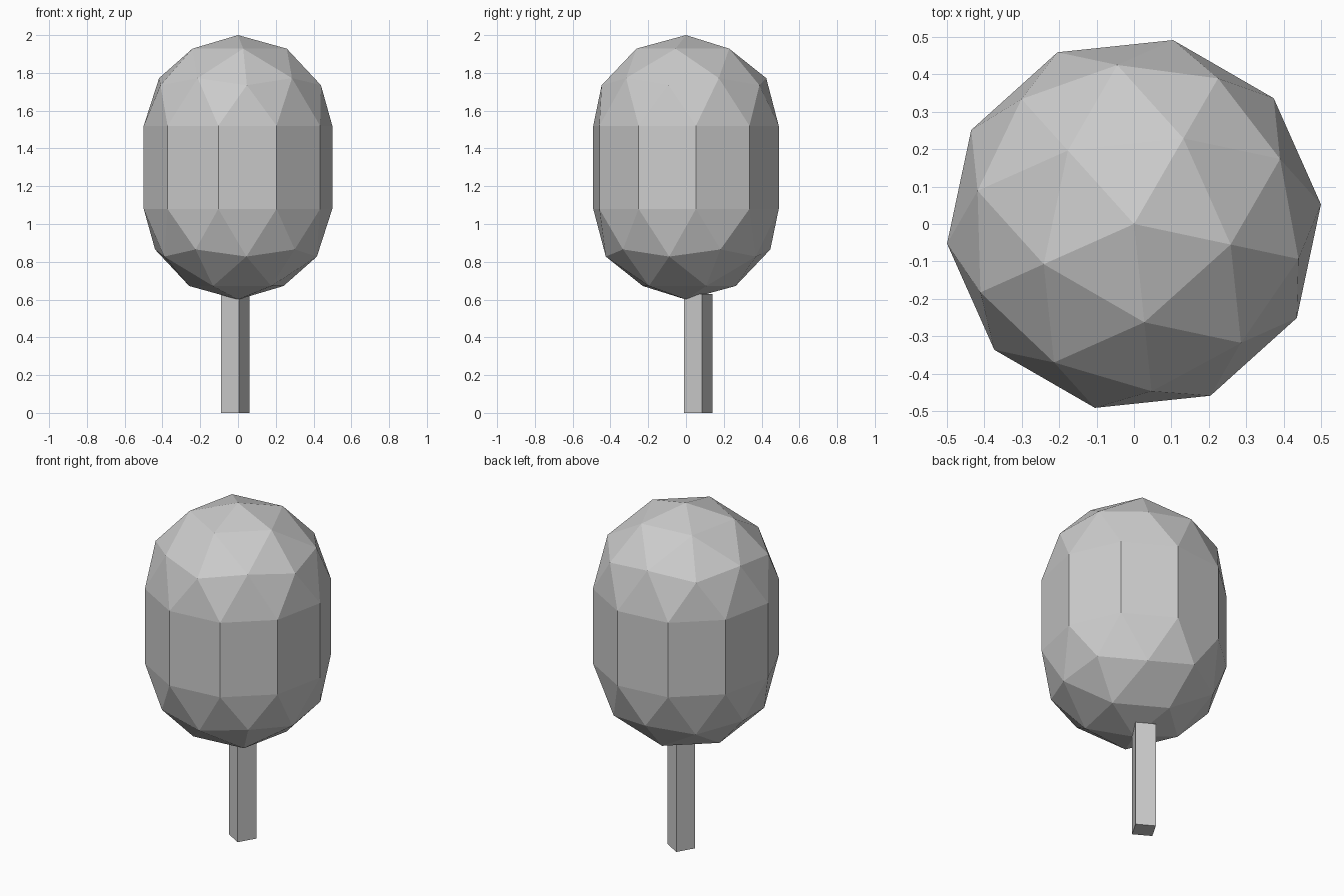
import bpy
import bmesh
from math import radians
from mathutils import Matrix

cube = bpy.data.objects.get("Cube")
if cube:
    bpy.data.objects.remove(cube, do_unlink=True)

grey = bpy.data.materials.new("plain grey")
grey.use_nodes = True
grey.diffuse_color = (0.6, 0.6, 0.6, 1)
grey.node_tree.nodes["Principled BSDF"].inputs["Base Color"].default_value = (0.6, 0.6, 0.6, 1)


def finish(bm, name):
    bmesh.ops.recalc_face_normals(bm, faces=bm.faces)
    mesh = bpy.data.meshes.new(name)
    bm.to_mesh(mesh)
    bm.free()
    mesh.materials.append(grey)
    obj = bpy.data.objects.new(name, mesh)
    bpy.context.collection.objects.link(obj)
    return obj


# Crown: faceted ball split at its equator, with a straight band between the halves
RADIUS, DOME, LOW, HIGH = 0.502, 0.48, 1.08, 1.52
bm = bmesh.new()
bmesh.ops.create_icosphere(bm, subdivisions=2, radius=1)
equator = [e for e in bm.edges if all(abs(v.co.z) < 0.01 for v in e.verts)]
bmesh.ops.split_edges(bm, edges=equator)
upper = {v for f in bm.faces if f.calc_center_median().z > 0 for v in f.verts}
for v in bm.verts:
    v.co.x *= RADIUS
    v.co.y *= RADIUS
    v.co.z = v.co.z * DOME + (HIGH if v in upper else LOW)
bmesh.ops.bridge_loops(bm, edges=[e for e in bm.edges if e.is_boundary])
bmesh.ops.rotate(bm, verts=bm.verts, matrix=Matrix.Rotation(radians(-12), 3, "Z"))
finish(bm, "crown")

# Trunk: square post, turned and set slightly off centre
HEIGHT, SIDE = 0.63, 0.11
bm = bmesh.new()
bmesh.ops.create_cube(bm, size=1)
bmesh.ops.scale(bm, verts=bm.verts, vec=(SIDE, SIDE, HEIGHT))
bmesh.ops.rotate(bm, verts=bm.verts, matrix=Matrix.Rotation(radians(-30), 3, "Z"))
bmesh.ops.translate(bm, verts=bm.verts, vec=(-0.015, 0.065, HEIGHT / 2))
finish(bm, "trunk")
